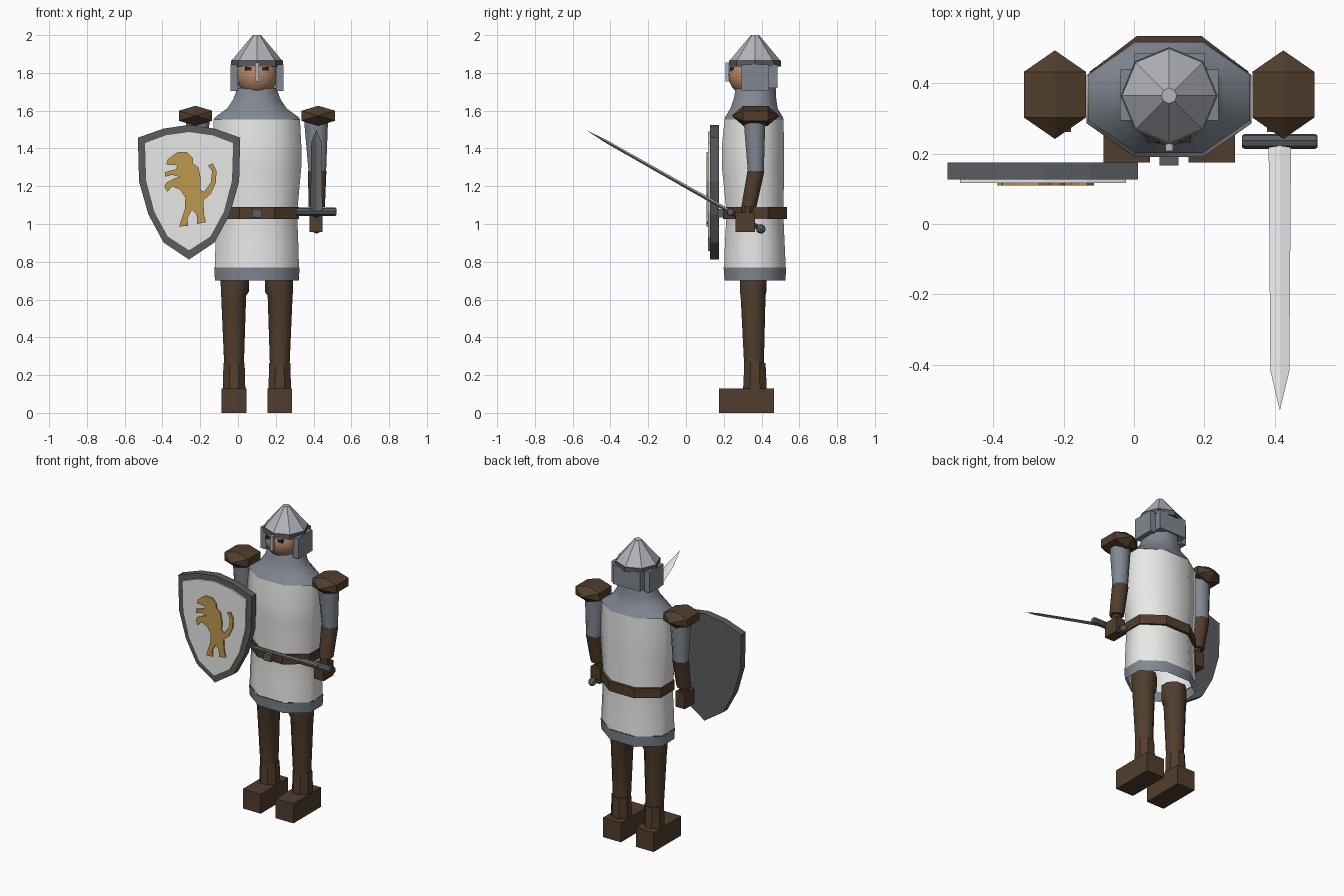
import bpy, bmesh, math
from mathutils import Matrix, Vector

if "Cube" in bpy.data.objects:
    bpy.data.objects.remove(bpy.data.objects["Cube"])

CX, CY = 0.10, 0.36  # body axis


def material(name, rgb):
    m = bpy.data.materials.new(name)
    m.diffuse_color = (*rgb, 1)
    m.use_nodes = True
    m.node_tree.nodes["Principled BSDF"].inputs["Base Color"].default_value = m.diffuse_color
    return m


LEATHER = material("brown leather", (0.082, 0.048, 0.026))
MAIL = material("grey mail", (0.22, 0.245, 0.285))
CLOTH = material("white cloth", (0.80, 0.80, 0.79))
IRON = material("dark iron", (0.10, 0.11, 0.118))
STEEL = material("light steel", (0.45, 0.46, 0.50))
BLADE = material("bright blade", (0.72, 0.72, 0.72))
GOLD = material("gold", (0.50, 0.32, 0.075))
SKIN = material("skin", (0.46, 0.25, 0.14))
DARK = material("eye dark", (0.03, 0.02, 0.015))


def finish(name, bm, mat, matrix=None, smooth=None):
    bmesh.ops.remove_doubles(bm, verts=bm.verts, dist=0.0005)
    bmesh.ops.recalc_face_normals(bm, faces=bm.faces)
    if matrix:
        bm.transform(matrix)
    me = bpy.data.meshes.new(name)
    bm.to_mesh(me)
    bm.free()
    me.materials.append(mat)
    ob = bpy.data.objects.new(name, me)
    bpy.context.collection.objects.link(ob)
    if smooth:
        bpy.context.view_layer.objects.active = ob
        ob.select_set(True)
        bpy.ops.object.shade_smooth_by_angle(angle=math.radians(smooth))
        ob.select_set(False)
    return ob


def loft(name, rings, mat, n=8, phase=0.5, fit=True, caps=True, matrix=None, smooth=None):
    """Stack n-sided rings given as (x, y, z, half_width, half_depth)."""
    bm = bmesh.new()
    k = 1 / math.cos(math.pi / n) if fit else 1
    rows = []
    for x, y, z, rx, ry in rings:
        angles = [(i + phase) * math.tau / n for i in range(n)]
        rows.append([bm.verts.new((x + k * rx * math.cos(a), y + k * ry * math.sin(a), z)) for a in angles])
    for lo, hi in zip(rows, rows[1:]):
        for i in range(n):
            j = (i + 1) % n
            bm.faces.new((lo[i], lo[j], hi[j], hi[i]))
    if caps:
        for row, r in ((rows[0], rings[0]), (rows[-1], rings[-1])):
            if r[3] > 0:
                bm.faces.new(row)
    return finish(name, bm, mat, matrix, smooth)


def box(name, x0, x1, y0, y1, z0, z1, mat):
    bm = bmesh.new()
    bmesh.ops.create_cube(bm, size=1)
    m = Matrix.Translation(((x0 + x1) / 2, (y0 + y1) / 2, (z0 + z1) / 2)) @ Matrix.Diagonal((x1 - x0, y1 - y0, z1 - z0, 1))
    return finish(name, bm, mat, m)


def plate(name, outline, y_front, y_back, mat):
    """Extrude an (x, z) outline along y."""
    bm = bmesh.new()
    face = bm.faces.new([bm.verts.new((x, y_front, z)) for x, z in outline])
    ext = bmesh.ops.extrude_face_region(bm, geom=[face], use_keep_orig=True)
    moved = [v for v in ext["geom"] if isinstance(v, bmesh.types.BMVert)]
    bmesh.ops.translate(bm, verts=moved, vec=(0, y_back - y_front, 0))
    return finish(name, bm, mat)


def body(rows):
    return [(CX, y, z, rx, ry) for z, rx, y, ry in rows]


# tunic, hem, belt
loft("tunic", body([(0.77, 0.223, 0.365, 0.163), (0.90, 0.219, 0.364, 0.158), (1.06, 0.213, 0.365, 0.150),
                    (1.30, 0.235, 0.355, 0.165), (1.42, 0.235, 0.355, 0.164), (1.555, 0.228, 0.36, 0.156)]),
     CLOTH, caps=False, smooth=60)
loft("tunic_hem", body([(0.70, 0.222, 0.365, 0.161), (0.77, 0.226, 0.365, 0.166)]), MAIL, caps=False, smooth=60)
loft("belt", body([(1.027, 0.222, 0.365, 0.170), (1.09, 0.222, 0.365, 0.170)]), LEATHER)
box("belt_buckle", 0.073, 0.127, 0.167, 0.20, 1.035, 1.08, IRON)

# mail mantle rising to the neck
loft("mail_mantle", body([(1.553, 0.230, 0.36, 0.158), (1.57, 0.215, 0.36, 0.150), (1.612, 0.157, 0.36, 0.125),
                          (1.66, 0.125, 0.365, 0.113), (1.72, 0.103, 0.37, 0.105)]), MAIL, smooth=60)

# head with eyes
bm = bmesh.new()
bmesh.ops.create_uvsphere(bm, u_segments=16, v_segments=10, radius=0.112)
finish("head", bm, SKIN, Matrix.Translation((CX, 0.335, 1.79)), smooth=60)
for s, side in ((-1, "left"), (1, "right")):
    x = CX + s * 0.045
    box(side + "_eye", x - 0.017, x + 0.017, 0.232, 0.26, 1.812, 1.83, DARK)

# helmet
HY = 0.365
loft("helmet_cone", [(CX, HY, 1.86, 0.138, 0.138), (CX, HY, 1.90, 0.105, 0.105), (CX, HY, 2.0, 0.022, 0.022)],
     STEEL, phase=0, fit=False)
loft("helmet_rim", [(CX, HY, 1.833, 0.138, 0.138), (CX, HY, 1.865, 0.138, 0.138)], IRON, phase=0, fit=False)
box("nose_guard", 0.089, 0.111, 0.208, 0.228, 1.755, 1.855, STEEL)
for s, side in ((-1, "left"), (1, "right")):
    x = CX + s * 0.12
    box(side + "_cheek_guard", x - 0.02, x + 0.02, 0.295, 0.44, 1.705, 1.845, MAIL)
box("neck_guard", 0.0, 0.20, 0.42, 0.485, 1.72, 1.845, MAIL)

# limbs, mirrored around the body axis
for s, side in ((-1, "left"), (1, "right")):
    lx = CX + s * 0.121
    loft(side + "_leg", [(lx, 0.36, 0.12, 0.05, 0.05), (lx, 0.36, 0.25, 0.052, 0.052), (lx + s * 0.002, 0.355, 0.62, 0.066, 0.066),
                         (lx + s * -0.004, 0.355, 0.64, 0.074, 0.070), (lx + s * -0.004, 0.355, 0.74, 0.075, 0.070)],
         LEATHER, smooth=50)
    loft(side + "_boot_cuff", [(lx, 0.365, 0.12, 0.060, 0.063), (lx, 0.365, 0.265, 0.056, 0.056)], LEATHER)
    box(side + "_boot", lx - 0.066, lx + 0.066, 0.175, 0.465, 0, 0.13, LEATHER)

    ax = CX + s * 0.325
    loft(side + "_upper_arm", [(ax - s * 0.005, 0.37, 1.27, 0.046, 0.042), (ax - s * 0.012, 0.362, 1.56, 0.064, 0.058)],
         MAIL, smooth=50)
    loft(side + "_forearm", [(ax - s * 0.008, 0.333, 1.09, 0.043, 0.040), (ax - s * 0.006, 0.37, 1.28, 0.049, 0.045)],
         LEATHER, smooth=50)
    loft(side + "_wrist", [(ax - s * 0.012, 0.32, 1.04, 0.026, 0.028), (ax - s * 0.01, 0.33, 1.10, 0.028, 0.030)], LEATHER)
    hx = ax - s * 0.012
    box(side + "_hand", hx - 0.034, hx + 0.034, 0.262, 0.366, 0.957, 1.06, LEATHER)
    # shoulder guard: hexagonal bar with pointed ends, lying front to back
    loft(side + "_shoulder_guard", [(0, 0, -0.126, 0, 0), (0, 0, -0.065, 0.102, 0.053),
                                    (0, 0, 0.065, 0.102, 0.053), (0, 0, 0.126, 0, 0)],
         LEATHER, n=6, fit=False, caps=False,
         matrix=Matrix.Translation((ax, 0.368, 1.573)) @ Matrix.Rotation(math.pi / 2, 4, 'X'))

# sword, built upright and then tilted forward
tilt = Matrix.Translation((0.415, 0.235, 1.065)) @ Matrix.Rotation(math.radians(60.5), 4, 'X')
loft("sword_blade", [(0, 0, 0, 0.032, 0.010), (0, 0, 0.75, 0.027, 0.008), (0, 0, 0.88, 0, 0)],
     BLADE, n=4, phase=0, fit=False, matrix=tilt)
loft("sword_guard", [(0, 0, -0.107, 0.016, 0.016), (0, 0, -0.10, 0.02, 0.02), (0, 0, 0.10, 0.02, 0.02),
                     (0, 0, 0.107, 0.016, 0.016)], IRON,
     matrix=tilt @ Matrix.Rotation(math.pi / 2, 4, 'Y'))
loft("sword_grip", [(0, 0, -0.18, 0.013, 0.013), (0, 0, 0, 0.013, 0.013)], LEATHER, matrix=tilt)
bm = bmesh.new()
bmesh.ops.create_uvsphere(bm, u_segments=8, v_segments=6, radius=0.025)
finish("sword_pommel", bm, IRON, tilt @ Matrix.Translation((0, 0, -0.185)))

# shield: border and white field from mirrored half outlines
SX = -0.259


def shield_outline(half):
    right = [(SX + x, z) for x, z in half]
    left = [(SX - x, z) for x, z in reversed(half[1:-1])]
    return right + left


plate("shield_border", shield_outline([(0, 1.525), (0.135, 1.505), (0.271, 1.457), (0.265, 1.225), (0.215, 1.05),
                                       (0.135, 0.902), (0, 0.812)]), 0.127, 0.175, IRON)
plate("shield_field", shield_outline([(0, 1.49), (0.125, 1.472), (0.236, 1.43), (0.23, 1.23), (0.187, 1.065),
                                      (0.115, 0.932), (0, 0.858)]), 0.117, 0.128, CLOTH)

# rampant beast emblem, in hundredths relative to the shield centre
beast = [(-9, 136), (-6, 138), (-1, 138), (2, 135), (2.2, 132), (5, 130), (6.2, 124), (6, 118), (8, 117),
         (11.5, 122), (12.2, 128), (10, 131), (12.5, 132), (14.5, 128), (14.2, 122), (11.5, 116), (7.5, 112.5),
         (8, 105), (9, 101), (4.3, 100), (4, 105), (1.5, 107.5), (-0.8, 103), (-0.6, 99), (-5.3, 98.7), (-2.2, 108),
         (-2, 114), (-4.5, 118), (-9, 120), (-11.5, 117), (-13, 119.5), (-12, 122), (-8, 124), (-5, 125), (-9, 126),
         (-12.7, 125), (-12.7, 127.5), (-7, 129), (-6, 131), (-12, 131.5), (-11.5, 134)]
plate("shield_emblem", [(SX + x / 100, z / 100) for x, z in beast], 0.109, 0.118, GOLD)
